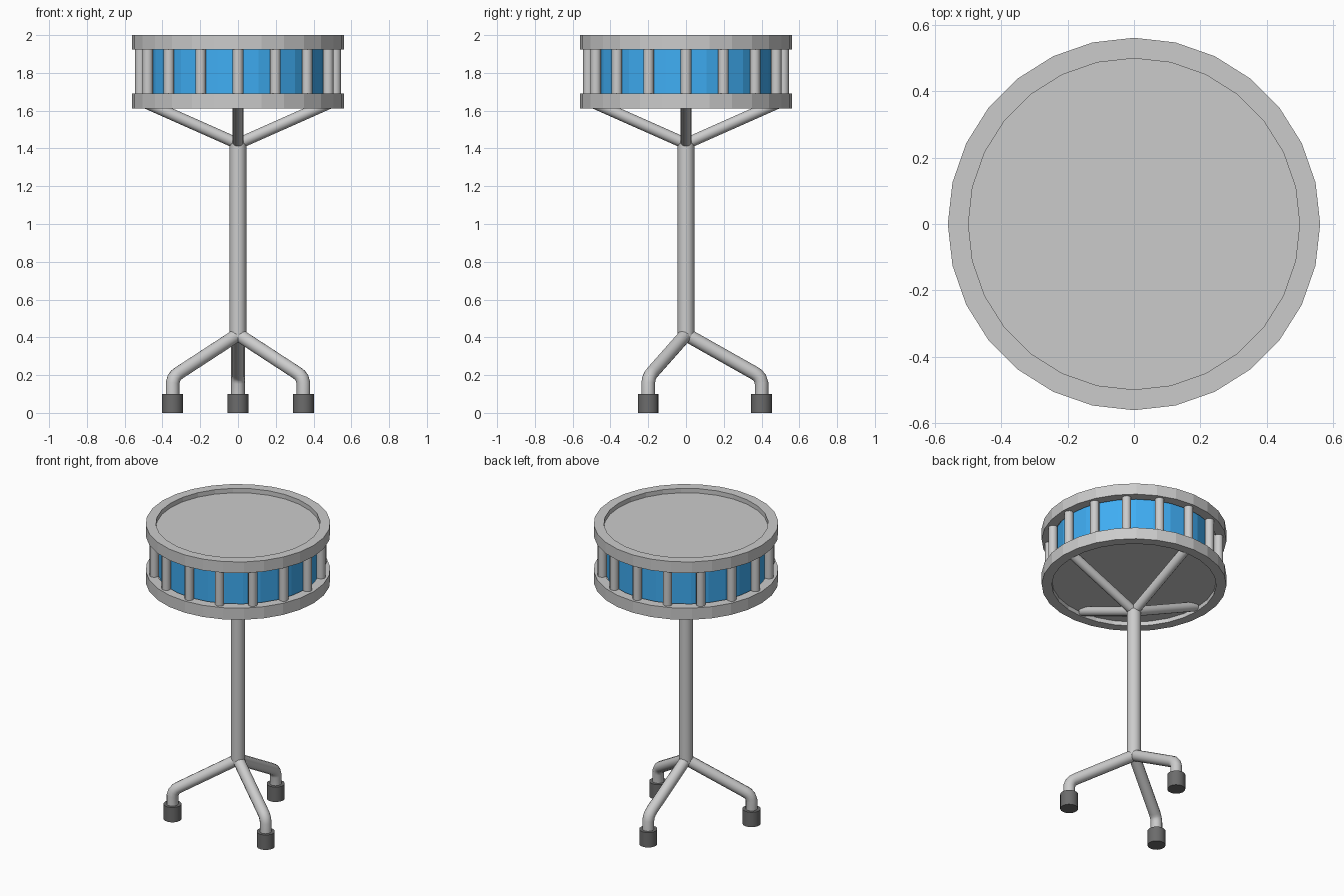
import bpy, bmesh
from math import sin, cos, pi, radians

if "Cube" in bpy.data.objects:
    bpy.data.objects.remove(bpy.data.objects["Cube"])

SIDES = 28


def material(name, rgb):
    m = bpy.data.materials.new(name)
    m.diffuse_color = (*rgb, 1)
    m.use_nodes = True
    m.node_tree.nodes["Principled BSDF"].inputs["Base Color"].default_value = m.diffuse_color
    return m


def cylinder(name, r, z0, z1, x=0, y=0, sides=16, mat=None, smooth=True):
    bpy.ops.mesh.primitive_cylinder_add(vertices=sides, radius=r, depth=z1 - z0,
                                        location=(x, y, (z0 + z1) / 2))
    ob = bpy.context.object
    ob.name = name
    if mat:
        ob.data.materials.append(mat)
    if smooth:
        bpy.ops.object.shade_smooth_by_angle(angle=radians(40))
    return ob


def ring(name, r_in, r_out, z0, z1):
    # rectangular profile swept around z
    bm = bmesh.new()
    profile = [(r_in, z0), (r_out, z0), (r_out, z1), (r_in, z1)]
    loops = []
    for i in range(SIDES):
        a = 2 * pi * i / SIDES
        loops.append([bm.verts.new((r * cos(a), r * sin(a), z)) for r, z in profile])
    for i in range(SIDES):
        p, q = loops[i], loops[(i + 1) % SIDES]
        for k in range(4):
            n = (k + 1) % 4
            bm.faces.new((p[k], q[k], q[n], p[n]))
    bmesh.ops.recalc_face_normals(bm, faces=bm.faces)
    me = bpy.data.meshes.new(name)
    bm.to_mesh(me)
    bm.free()
    bpy.context.collection.objects.link(bpy.data.objects.new(name, me))


def pipe(name, path, angle, r):
    # path of (radial distance, height) points, turned to an angle about z
    cu = bpy.data.curves.new(name, 'CURVE')
    cu.dimensions = '3D'
    cu.bevel_depth = r
    cu.bevel_resolution = 4
    cu.use_fill_caps = True
    sp = cu.splines.new('POLY')
    sp.points.add(len(path) - 1)
    for pt, (d, z) in zip(sp.points, path):
        pt.co = (d * cos(angle), d * sin(angle), z, 1)
    ob = bpy.data.objects.new(name, cu)
    bpy.context.collection.objects.link(ob)
    bpy.ops.object.select_all(action='DESELECT')
    ob.select_set(True)
    bpy.context.view_layer.objects.active = ob
    bpy.ops.object.convert(target='MESH')
    bpy.ops.object.shade_smooth_by_angle(angle=radians(40))


blue = material("blue_shell", (0.05, 0.42, 0.9))
black = material("black_rubber", (0.15, 0.15, 0.15))

# Drum body: coloured shell, two heads and two rims
cylinder("drum_shell", 0.485, 1.66, 1.95, sides=SIDES, mat=blue, smooth=False)
cylinder("top_head", 0.5, 1.945, 1.97, sides=SIDES, smooth=False)
cylinder("bottom_head", 0.5, 1.64, 1.665, sides=SIDES, smooth=False)
ring("top_rim", 0.5, 0.562, 1.925, 2.0)
ring("bottom_rim", 0.5, 0.562, 1.612, 1.69)

# Tension rods around the shell
for i in range(16):
    a = 2 * pi * i / 16
    cylinder(f"tension_rod_{i + 1}", 0.028, 1.68, 1.935,
             0.517 * cos(a), 0.517 * sin(a), sides=12)

# Stand: pole and four cradle arms
cylinder("stand_pole", 0.044, 0.40, 1.425)
for i in range(4):
    pipe(f"cradle_arm_{i + 1}", [(0, 1.425), (0.485, 1.64)], i * pi / 2, 0.03)

# Three bent legs with rubber feet
leg_path = [(0, 0.415), (0.36, 0.212), (0.378, 0.2), (0.392, 0.183), (0.4, 0.158), (0.4, 0.05)]
for i in range(3):
    a = pi / 2 + i * 2 * pi / 3
    pipe(f"leg_{i + 1}", leg_path, a, 0.036)
    cylinder(f"rubber_foot_{i + 1}", 0.055, 0, 0.1, 0.4 * cos(a), 0.4 * sin(a), mat=black)
